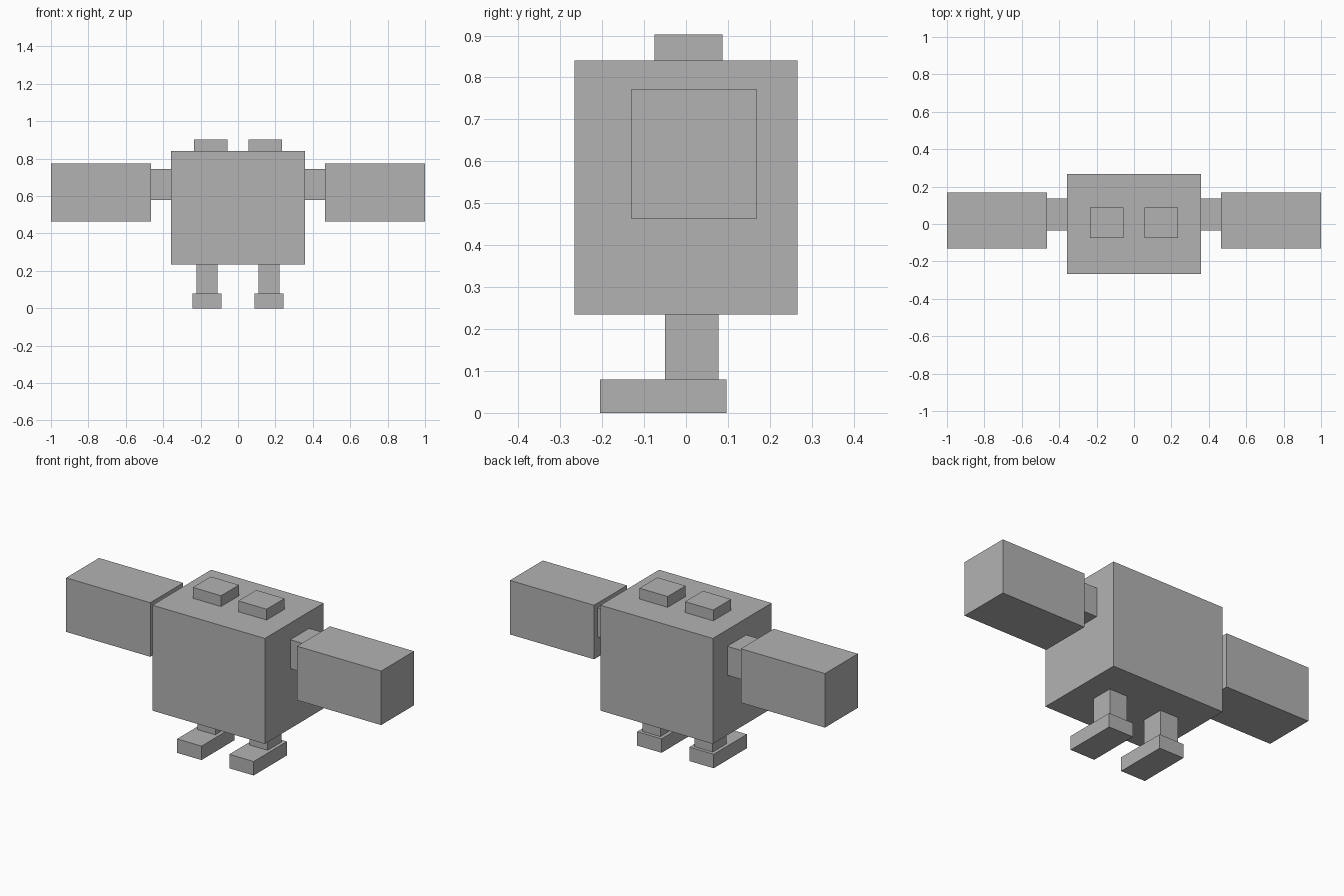
import bpy
import bmesh
from mathutils import Vector

cube = bpy.data.objects.get("Cube")
if cube:
    bpy.data.objects.remove(cube, do_unlink=True)

# Single plain grey
grey = bpy.data.materials.new("plain grey")
grey.use_nodes = True
colour = (0.45, 0.45, 0.45, 1)
grey.diffuse_color = colour
grey.node_tree.nodes["Principled BSDF"].inputs["Base Color"].default_value = colour


def box(name, x, y, z):
    """Flat-sided block spanning the given (low, high) ranges."""
    low, high = Vector((x[0], y[0], z[0])), Vector((x[1], y[1], z[1]))
    bm = bmesh.new()
    bmesh.ops.create_cube(bm, size=1)
    bmesh.ops.scale(bm, vec=high - low, verts=bm.verts)
    mesh = bpy.data.meshes.new(name)
    bm.to_mesh(mesh)
    bm.free()
    mesh.materials.append(grey)
    obj = bpy.data.objects.new(name, mesh)
    obj.location = (low + high) / 2
    bpy.context.collection.objects.link(obj)


def pair(name, x, y, z):
    """Matching blocks on the left (+x) and right (-x)."""
    box("left_" + name, x, y, z)
    box("right_" + name, (-x[1], -x[0]), y, z)


# Torso
box("body", (-0.357, 0.357), (-0.266, 0.266), (0.235, 0.84))

# Raised blocks on top
pair("eye_block", (0.055, 0.234), (-0.075, 0.087), (0.84, 0.902))

# Arms and large hands
pair("arm", (0.357, 0.466), (-0.036, 0.135), (0.579, 0.745))
pair("hand", (0.466, 1.0), (-0.13, 0.168), (0.463, 0.773))

# Legs and feet
pair("leg", (0.109, 0.223), (-0.05, 0.077), (0.08, 0.235))
pair("foot", (0.088, 0.243), (-0.205, 0.096), (0.0, 0.08))
